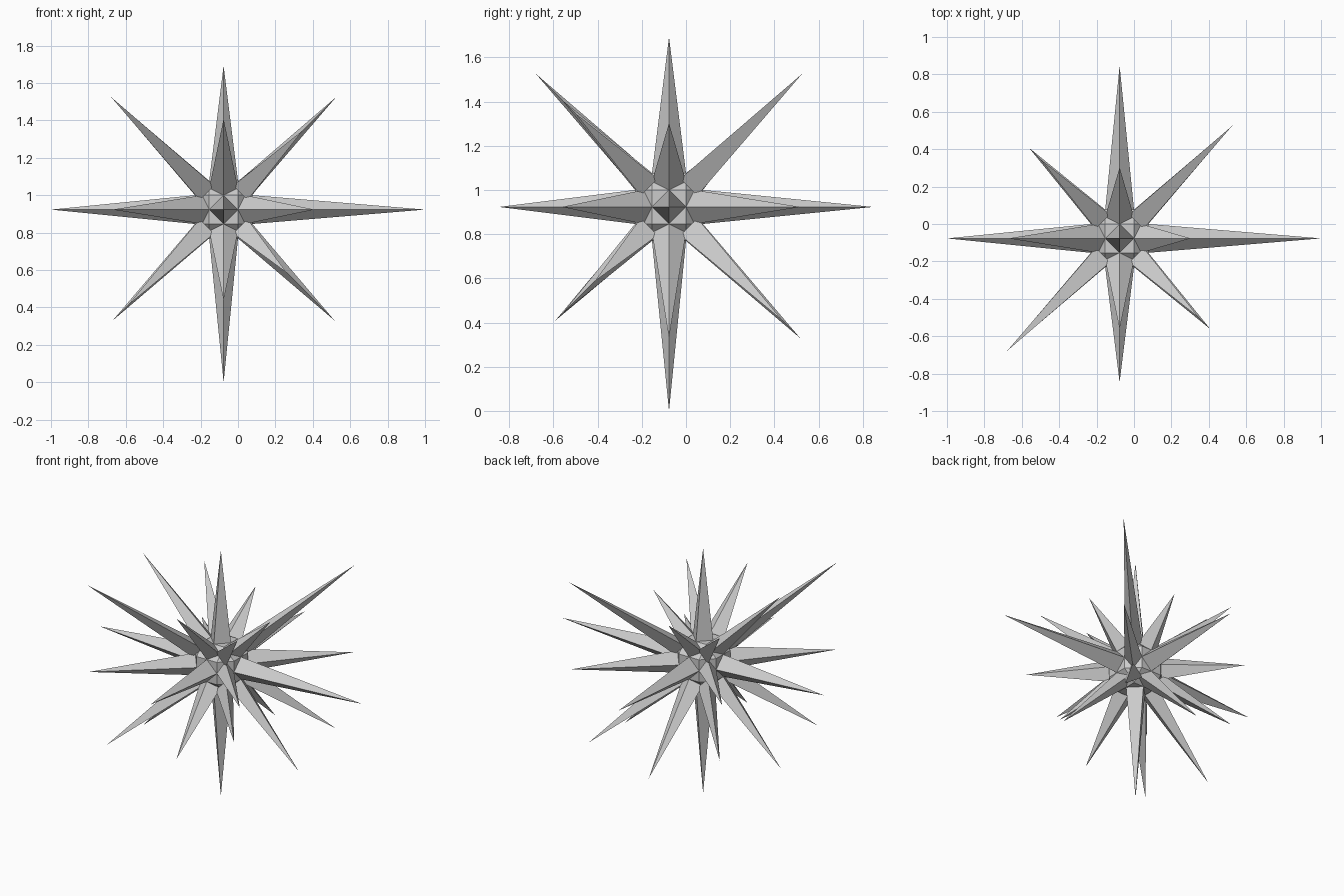
import bpy, bmesh
from itertools import product
from mathutils import Vector

if "Cube" in bpy.data.objects:
    bpy.data.objects.remove(bpy.data.objects["Cube"])

A = 1 / 13                              # half width of a core face
C = Vector((-1, -1, 12))                # star centre, in units of A

def make(name, bm):
    bmesh.ops.recalc_face_normals(bm, faces=bm.faces)
    for v in bm.verts:
        v.co = (v.co + C) * A
    me = bpy.data.meshes.new(name)
    bm.to_mesh(me)
    bm.free()
    bpy.context.collection.objects.link(bpy.data.objects.new(name, me))

# Core: 26-sided body, one face behind each spike
bm = bmesh.new()
for s in product((-1, 1), repeat=3):
    for k in range(3):
        p = Vector(s)
        p[k] *= 2
        bm.verts.new(p)
bmesh.ops.convex_hull(bm, input=bm.verts)
bmesh.ops.dissolve_limit(bm, angle_limit=0.01, verts=bm.verts, edges=bm.edges)
make("core", bm)

# Tip reach along each non-zero axis, by direction
axial = {(1, 0, 0): 14, (-1, 0, 0): 12, (0, 1, 0): 12,
         (0, -1, 0): 10, (0, 0, 1): 10, (0, 0, -1): 12}
edge_short = {(1, 0, 1), (0, 1, 1)}
edge_mid = {(0, -1, 1), (1, -1, 0), (0, -1, -1), (-1, 1, 0)}
corner = {(1, 1, 1): 7.83, (-1, -1, 1): 7.83, (1, 1, -1): 6.68,
          (-1, -1, -1): 6.68, (1, -1, -1): 4.37}

def spike(d):
    n = sum(map(abs, d))
    v = Vector(d)
    axes = [Vector([d[i] if i == k else 0 for i in range(3)]) for k in range(3)]
    used = [a for a in axes if a.length]
    if n == 1:                          # four-sided, ridges on the axes
        tip = v * axial[d]
        k = [abs(c) for c in d].index(1)
        u, w = (Vector([float(i == j) for i in range(3)]) for j in range(3) if j != k)
        ring = [v * 2 + o for o in (u, w, -u, -w)]
        name = "axis_spike"
    elif n == 2:                        # four-sided, flattened diamond
        tip = v * (4.93 if d in edge_short else 6.3 if d in edge_mid else 7.72)
        w = used[0].cross(used[1])
        h = (used[0] - used[1]) / 2
        ring = [v * 1.5 + o for o in (h, w, -h, -w)]
        name = "edge_spike"
    else:                               # three-sided, flat side to each axis
        tip = v * corner.get(d, 5.52)
        ring = [v * 5 / 3 - a for a in used]
        name = "corner_spike"
    bm = bmesh.new()
    base = [bm.verts.new(p) for p in ring]
    t = bm.verts.new(tip)
    for i in range(len(base)):
        bm.faces.new((base[i - 1], base[i], t))
    bm.faces.new(base)
    make(name, bm)

for d in product((-1, 0, 1), repeat=3):
    if any(d):
        spike(d)
